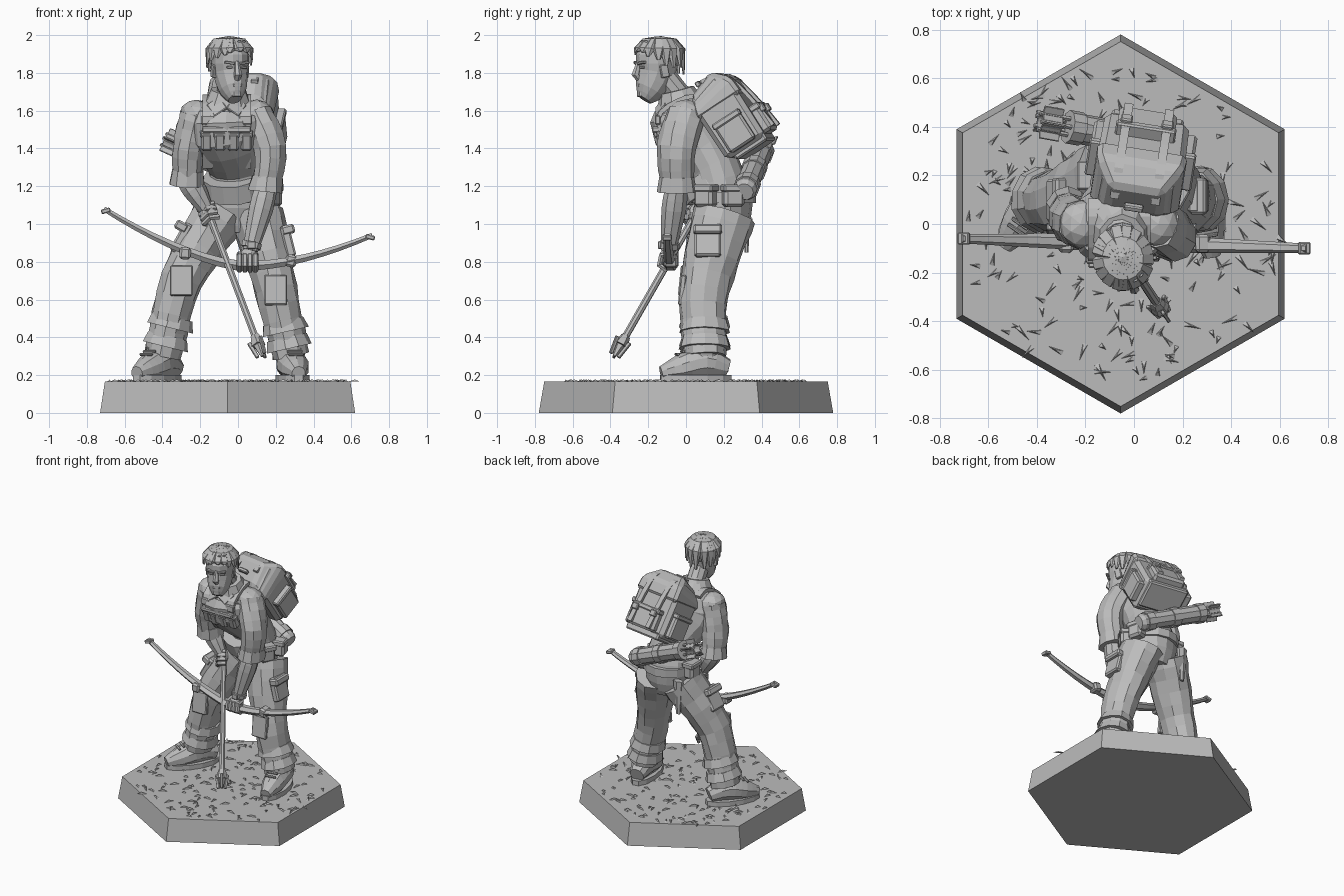
import bpy, bmesh, random
from math import pi, cos, sin, radians
from mathutils import Euler, Matrix, Vector

if "Cube" in bpy.data.objects:
    bpy.data.objects.remove(bpy.data.objects["Cube"])
rng = random.Random(7)
HERE = Matrix.Identity(4)
RIGHTWARD, FORWARD, UPWARD = Vector((1, 0, 0)), Vector((0, -1, 0)), Vector((0, 0, 1))

grey = bpy.data.materials.new("plain grey")
grey.use_nodes = True
grey.diffuse_color = (.5, .5, .5, 1)
grey.node_tree.nodes["Principled BSDF"].inputs["Base Color"].default_value = grey.diffuse_color


def finish(name, bm, mat):
    bmesh.ops.recalc_face_normals(bm, faces=bm.faces[:])
    bm.transform(mat)
    mesh = bpy.data.meshes.new(name)
    bm.to_mesh(mesh)
    bm.free()
    mesh.materials.append(grey)
    bpy.context.collection.objects.link(bpy.data.objects.new(name, mesh))


def chamfer(bm, width):
    bmesh.ops.bevel(bm, geom=bm.edges[:], offset=width, segments=1, affect='EDGES')


def spline(rows, steps):
    padded = [rows[0]] + rows + [rows[-1]]
    result = []
    for a, b, c, d in zip(padded, padded[1:], padded[2:], padded[3:]):
        for t in (k / steps for k in range(steps)):
            result.append(b + (c - a) * t / 2 + (a * 2 - b * 5 + c * 4 - d) * t * t / 2
                          + (b * 3 - a - c * 3 + d) * t ** 3 / 2)
    return result + [rows[-1]]


def tube(name, points, radius, sides=8, depth=1, across=FORWARD, rough=0, steps=1, mat=HERE, bevel=0):
    """Loft rings along a smooth path; depth is the ring's proportion along the across direction."""
    radii = radius if isinstance(radius, list) else [radius] * len(points)
    rows = spline([Vector((*p, r)) for p, r in zip(points, radii)], steps)
    bm = bmesh.new()
    rings = []
    for i, row in enumerate(rows):
        ahead, behind = rows[min(i + 1, len(rows) - 1)], rows[max(i - 1, 0)]
        tangent = (ahead - behind).xyz.normalized()
        side = tangent.cross(across).normalized()
        up = side.cross(tangent)
        ring = []
        for k in range(sides):
            angle = (k + .5) * 2 * pi / sides
            reach = row.w * (1 + rng.uniform(-rough, rough)) / cos(pi / sides)
            ring.append(bm.verts.new(row.xyz + (side * cos(angle) + up * sin(angle) * depth) * reach))
        rings.append(ring)
    for low, high in zip(rings, rings[1:]):
        for k in range(sides):
            n = (k + 1) % sides
            bm.faces.new((low[k], low[n], high[n], high[k]))
    bm.faces.new(rings[0])
    bm.faces.new(rings[-1])
    if bevel:
        chamfer(bm, bevel)
    finish(name, bm, mat)


def box(name, loc, size, pitch=0, roll=0, yaw=0, mat=HERE):
    bm = bmesh.new()
    bmesh.ops.create_cube(bm, size=1)
    bm.transform(Matrix.Diagonal((*size, 1)))
    chamfer(bm, min(size) / 5)
    turn = Euler((radians(pitch), radians(roll), radians(yaw))).to_matrix().to_4x4()
    finish(name, bm, mat @ Matrix.Translation(loc) @ turn)


def ball(name, loc, size, rough=0, mat=HERE):
    bm = bmesh.new()
    bmesh.ops.create_icosphere(bm, subdivisions=2, radius=1)
    for v in bm.verts:
        v.co *= 1 + rng.uniform(-rough, rough)
    finish(name, bm, mat @ Matrix.Translation(loc) @ Matrix.Diagonal((*size, 1)))


def band(name, start, end, fraction, radius, width=.03, **options):
    middle, half = start.lerp(end, fraction), (end - start).normalized() * width
    tube(name, [middle - half, middle + half], radius, **options)


def place(loc, yaw=0, pitch=0):
    return Matrix.Translation(loc) @ Euler((radians(pitch), 0, radians(yaw))).to_matrix().to_4x4()


def aim(loc, direction):
    return Matrix.Translation(loc) @ direction.to_track_quat('X', 'Z').to_matrix().to_4x4()


# Hexagonal base with scattered ground litter
center = Vector((-.055, 0, 0))
top = center + UPWARD * .165
tube("base", [center, top], [.675, .65], sides=6)
bm = bmesh.new()
for n in range(200):
    heading, spot = rng.uniform(-pi, pi), rng.uniform(-pi, pi)
    along, across = Vector((cos(heading), sin(heading), 0)), Vector((-sin(heading), cos(heading), 0))
    c = top + Vector((cos(spot), sin(spot), 0)) * .65 * rng.random() ** .5
    length = rng.uniform(.03, .08)
    a, b, tip, peak = [bm.verts.new(p) for p in (c - across * .01, c + across * .01, c + along * length,
                                                 c + along * length / 2 + UPWARD * .012)]
    for corners in ((a, b, tip), (a, b, peak), (b, tip, peak), (tip, a, peak)):
        bm.faces.new(corners)
finish("ground_litter", bm, HERE)

# Trousers, cargo pockets, shin wraps and boots
legs = {"right": (-1, (-.1, .2, 1.05), (-.3, .1, .7), (-.4, .1, .3)),
        "left": (1, (.1, .2, 1.05), (.2, .1, .65), (.28, .1, .3))}
for side, (sign, *joints) in legs.items():
    hip, knee, ankle = map(Vector, joints)
    tube(side + "_trouser_leg", [hip, knee, ankle], [.14, .11, .095], sides=11, depth=1.15, rough=.05, steps=5)
    for fraction in (.55, .8):
        band(side + "_shin_wrap", knee, ankle, fraction, [.105, .12], sides=11, depth=1.1, rough=.03)
    box(side + "_knee_patch", knee + FORWARD * .12, (.12, .03, .16), pitch=-6)
    lean = (hip - knee).xz.angle_signed(Vector((0, 1))) * -180 / pi
    pocket = hip.lerp(knee, .35) + RIGHTWARD * sign * .13 + FORWARD * .05
    box(side + "_cargo_pocket", pocket, (.05, .14, .17), roll=lean)
    box(side + "_cargo_flap", pocket + UPWARD * .06, (.07, .15, .05), roll=lean)
    boot = place((ankle.x, ankle.y, top.z), yaw=-35 if sign < 0 else 10)
    heel, instep = FORWARD * .05, UPWARD * .07
    tube(side + "_boot_sole", [heel, heel + UPWARD * .035], .082, sides=12, depth=2.3, mat=boot)
    tube(side + "_boot_foot", [instep - FORWARD * .12, UPWARD * .1, instep + FORWARD * .13, heel * 4.7 + UPWARD * .045],
         [.05, .078, .07, .035], sides=10, across=UPWARD, rough=.03, steps=3, mat=boot)
    tube(side + "_boot_shaft", [instep, UPWARD * .14, UPWARD * .2], [.075, .07, .085],
         sides=10, depth=1.1, rough=.03, mat=boot)
    for n in range(4):
        box(side + "_boot_lace", (0, -.06 - n * .03, .19 - n * .015), (.08, .014, .014), pitch=30, mat=boot)

# Torso, jacket hem, collar and belt
waist, chest, nape = Vector((0, .2, 1.1)), Vector((-.06, 0, 1.5)), Vector((-.05, -.05, 1.7))
tube("torso", [waist - UPWARD * .15, waist, (0, .15, 1.3), chest, chest + UPWARD * .1, nape],
     [.12, .17, .15, .2, .16, .07], sides=14, depth=.88, rough=.03, steps=3)
band("jacket_hem", waist, chest, .3, [.165, .155], width=.05, sides=14, rough=.04)
band("collar", chest, nape, .8, [.13, .09], width=.05, sides=10, rough=.05)
band("belt", waist, waist + UPWARD, .04, .175, sides=14, depth=.95)
box("belt_buckle", waist + FORWARD * .17 + UPWARD * .04, (.07, .025, .05))
for heading in (-30, 15, 180):
    spot = waist + UPWARD * .05 + Vector((cos(radians(heading)), sin(radians(heading)), 0)) * .19
    box("belt_pouch", spot, (.08, .11, .12), yaw=heading)
    box("belt_pouch_flap", spot + UPWARD * .04, (.09, .12, .04), yaw=heading)
sheath = waist + Vector((-.16, .12, 0))
tube("knife_sheath", [sheath, sheath - UPWARD * .25], [.035, .015], sides=6, depth=.6)

# Chest harness with a row of pouches
for sign in (-1, 1):
    x = chest.x + sign * .1
    tube("harness_strap", [(x, .1, 1.65), (x, 0, 1.67), (x, -.15, 1.55), (x, 0, 1.3)], .012,
         sides=4, depth=2.4, across=RIGHTWARD, steps=4)
    box("harness_buckle", (x, -.15, 1.55), (.07, .03, .05))
    box("jacket_lapel", (chest.x + sign * .05, -.13, 1.62), (.08, .02, .09), pitch=-35, roll=sign * 35)
box("chest_strap", chest + FORWARD * .16, (.26, .04, .03))
for n in range(-2, 2):
    pouch = chest + RIGHTWARD * (n + .5) * .07 + FORWARD * (.14 - abs(n + .5) * .015) - UPWARD * .06
    box("chest_pouch", pouch, (.06, .06, .1), pitch=20)
    box("chest_pouch_flap", pouch + UPWARD * .04 + FORWARD * .01, (.07, .06, .03), pitch=20)

# Recurve bow held crosswise, and an arrow held point down
span = [k / 8 for k in range(-8, 9)]
tube("bow", [(t * .71, -.08 - t * .02, .78 + abs(t) ** 1.6 * .23 - t * .07) for t in span],
     [.027 - abs(t) * .014 for t in span], sides=6, depth=1.3)
for sign in (-1, 1):
    box("bow_limb_clamp", (sign * .28, -.08, .825 - sign * .02), (.06, .075, .065), roll=8 - sign * -4)
    box("bow_tip", (sign * .7, -.08 - sign * .02, 1 - sign * .07), (.05, .05, .025), roll=sign * 15)
nock, point = Vector((-.18, .09, 1.12)), Vector((.13, -.38, .3))
tube("arrow_shaft", [nock, nock.lerp(point, .9)], .018)
band("arrow_collar", nock, point, .9, [.022, .035], sides=6)
tube("arrow_head", [nock.lerp(point, .9), point], [.03, .008], sides=6)
shot = aim(nock.lerp(point, .93), point - nock)
for n in range(3):
    prong = Matrix.Rotation(n * 2 * pi / 3, 4, 'X')
    box("arrow_prong", (.02, 0, .035), (.1, .015, .02), roll=10, mat=shot @ prong)

# Sleeves with rolled cuffs, forearms and gripping hands
arms = {"left": ((.1, 0, 1.58), (.17, -.05, 1.4), (.15, -.05, 1.2), (.05, -.1, .8), RIGHTWARD),
        "right": ((-.22, 0, 1.58), (-.26, .02, 1.4), (-.27, .05, 1.24), (-.15, .04, 1.05), point - nock)}
for side, (*joints, grip) in arms.items():
    shoulder, upper, elbow, hand = map(Vector, joints)
    ball(side + "_shoulder", shoulder, (.09, .1, .08), rough=.03)
    tube(side + "_sleeve", [shoulder, upper, elbow], [.085, .085, .072], sides=10, depth=1.15, rough=.05, steps=4)
    band(side + "_cuff", upper, elbow, .95, [.08, .09], width=.04, sides=10, depth=1.1, rough=.06)
    wrist = elbow.lerp(hand, .85)
    tube(side + "_forearm", [elbow, elbow.lerp(hand, .3), wrist], [.055, .062, .038], sides=9, rough=.02, steps=3)
    ball(side + "_palm", hand.lerp(wrist, .4), (.05, .045, .055), rough=.03)
    holding = aim(hand, grip)
    for n in range(-2, 2):
        curl = [2 - k * 1.2 for k in range(4)]
        tube(side + "_finger", [((n + .5) * .028, cos(a) * -.045, sin(a) * .045) for a in curl], .014,
             sides=6, across=RIGHTWARD, mat=holding)
    if side == "left":
        band("wrist_watch", elbow, hand, .78, .052, width=.015, sides=10)
        box("watch_face", elbow.lerp(hand, .78) + FORWARD * .05, (.045, .02, .04))

# Head and face, turned towards the left
head = place((-.04, -.155, 0), yaw=20)
tube("neck", [nape - UPWARD * .1, nape, (-.04, -.13, 1.8)], .062, sides=10)
tube("face", [(0, -.07, 1.66), (0, -.04, 1.71), (0, 0, 1.8), (0, 0, 1.9), (0, 0, 1.98)],
     [.035, .07, .088, .094, .05], sides=12, depth=1.15, steps=2, mat=head)
tube("nose", [(0, -.1, 1.86), (0, -.12, 1.79), (0, -.1, 1.77)], [.01, .019, .016], sides=6, mat=head)
box("mouth", (0, -.1, 1.735), (.05, .02, .016), mat=head)
box("chin", (0, -.09, 1.69), (.05, .03, .035), mat=head)
for sign in (-1, 1):
    box("brow", (sign * .04, -.1, 1.853), (.055, .025, .014), roll=sign * -8, yaw=sign * 14, mat=head)
    box("eye", (sign * .04, -.097, 1.83), (.03, .015, .012), yaw=sign * 14, mat=head)
    box("ear", (sign * .09, .01, 1.81), (.022, .045, .07), pitch=12, mat=head)

# Layered hair sweeping out from the crown
ball("hair_cap", (0, .02, 1.895), (.104, .118, .1), rough=.02, mat=head)
locks = 17
for n in range(locks * 2):
    angle = n * 2 * pi / locks + rng.uniform(-.1, .1)
    layer = n // locks
    outward = Vector((cos(angle), sin(angle) * 1.1, 0)) * (1 - layer * .2)
    crown = Vector((0, .015, 1.985))
    fall = .08 + (1 + sin(angle)) * .055 - layer * .06 + rng.uniform(-.015, .015)
    tube("hair_lock", [crown + outward * .02, crown + outward * .075 - UPWARD * .015,
                       crown + outward * .112 - UPWARD * .06, crown + outward * .12 - UPWARD * fall],
         [.007, .013, .014, .004], sides=5, depth=1.9, across=Vector((-sin(angle), cos(angle), 0)), mat=head)

# Backpack, leaning with the torso
pack = place((.025, .235, 1.57), yaw=-9, pitch=33)
tube("backpack", [(0, 0, -.2), (0, 0, .1), (0, -.03, .2)], [.175, .182, .14],
     sides=4, depth=.7, mat=pack, bevel=.025)
tube("backpack_lid", [(0, 0, .06), (0, 0, .14), (0, -.03, .22)], [.188, .18, .11],
     sides=4, depth=.75, mat=pack, bevel=.02)
box("backpack_front_pocket", (0, .13, -.11), (.24, .08, .15), mat=pack)
box("backpack_pocket_flap", (0, .14, -.04), (.25, .08, .035), mat=pack)
box("backpack_base_roll", (0, .02, -.2), (.3, .2, .05), mat=pack)
for sign in (-1, 1):
    box("backpack_side_pocket", (sign * .185, 0, -.1), (.06, .16, .17), mat=pack)
    box("backpack_side_flap", (sign * .187, 0, -.02), (.07, .17, .035), mat=pack)
    x = sign * .085
    tube("backpack_strap", [(x, -.02, .23), (x, .1, .19), (x, .15, .05), (x, .18, -.17)], .01,
         sides=4, depth=1.8, across=RIGHTWARD, steps=3, mat=pack)
    box("backpack_buckle", (x, .18, -.06), (.05, .03, .045), mat=pack)
box("carry_handle", (0, -.05, .235), (.08, .025, .03), mat=pack)

# Quiver slung across the lower back, with fletched arrows
low, high = Vector((.22, .31, 1.17)), Vector((-.27, .4, 1.39))
tube("quiver", [low, low.lerp(high, .05), high], [.045, .058, .06], sides=10)
for fraction in (.15, .55, .95):
    band("quiver_band", low, high, fraction, .066, sides=10)
for n in range(5):
    spread = Matrix.Rotation(n * 2 * pi / 5, 4, 'X') @ Matrix.Translation(UPWARD * .035)
    spare = aim(high, high - low) @ spread
    tube("spare_arrow", [-RIGHTWARD * .05, RIGHTWARD * .14], .008, sides=5, mat=spare)
    for k in range(3):
        box("fletching", (.085, 0, .018), (.09, .009, .036), mat=spare @ Matrix.Rotation(k * 2 * pi / 3, 4, 'X'))
